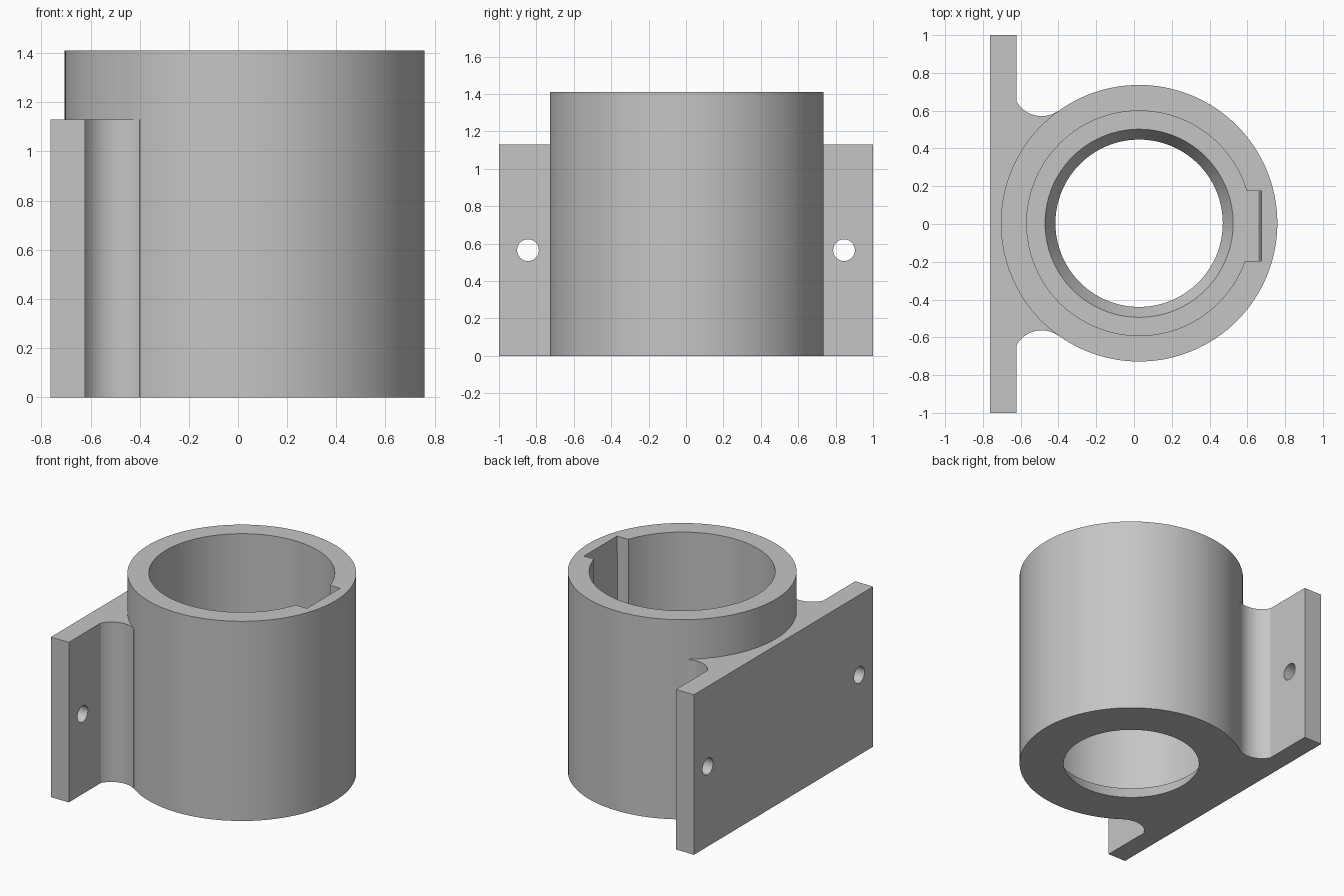
import bpy, bmesh, math

if "Cube" in bpy.data.objects:
    bpy.data.objects.remove(bpy.data.objects["Cube"])

CX, CY = 0.027, 0.004      # barrel axis
R, H = 0.732, 1.41         # barrel outer radius and height
PLATE_H = 1.13
SEG = 128

grey = bpy.data.materials.new("light grey")
grey.diffuse_color = (0.56, 0.56, 0.56, 1)
grey.use_nodes = True
grey.node_tree.nodes["Principled BSDF"].inputs["Base Color"].default_value = grey.diffuse_color


def finish(name, bm):
    bmesh.ops.recalc_face_normals(bm, faces=bm.faces)
    me = bpy.data.meshes.new(name)
    bm.to_mesh(me)
    bm.free()
    me.materials.append(grey)
    ob = bpy.data.objects.new(name, me)
    bpy.context.collection.objects.link(ob)
    return ob


def prism(name, bottom, top, z0, z1):
    """Solid between two matching xy outlines."""
    bm = bmesh.new()
    lo = [bm.verts.new((x, y, z0)) for x, y in bottom]
    hi = [bm.verts.new((x, y, z1)) for x, y in top]
    bm.faces.new(lo)
    bm.faces.new(hi)
    for i in range(len(lo)):
        j = (i + 1) % len(lo)
        bm.faces.new((lo[i], lo[j], hi[j], hi[i]))
    return finish(name, bm)


def lathe(name, profile):
    """Solid of stacked rings given as (radius, z), closed with flat ends."""
    bm = bmesh.new()
    rings = [[bm.verts.new((CX + r * math.cos(2 * math.pi * k / SEG),
                            CY + r * math.sin(2 * math.pi * k / SEG), z))
              for k in range(SEG)] for r, z in profile]
    bm.faces.new(rings[0])
    bm.faces.new(rings[-1])
    for a, b in zip(rings, rings[1:]):
        for k in range(SEG):
            n = (k + 1) % SEG
            bm.faces.new((a[k], a[n], b[n], b[k]))
    return finish(name, bm)


def boolean(target, tool, operation):
    mod = target.modifiers.new(operation.lower(), 'BOOLEAN')
    mod.object, mod.operation, mod.solver = tool, operation, 'EXACT'
    bpy.context.view_layer.objects.active = target
    bpy.ops.object.modifier_apply(modifier=mod.name)
    bpy.data.objects.remove(tool)


# Barrel
barrel = lathe("bracket_barrel", [(R, 0), (R, H)])

# Back plate with concave fillets that run into the barrel
fr, fx, fy = 0.152, -0.489, 0.719
a0 = math.atan2(-0.073, -0.133)
a1 = math.atan2(-fy, CX - fx)
arc = [(fx + fr * math.cos(a0 + (a1 - a0) * i / 20),
        fy + fr * math.sin(a0 + (a1 - a0) * i / 20)) for i in range(21)]
half = [(-0.762, 1.0), (-0.622, 1.0)] + arc + [(-0.25, 0.5)]
outline = ([(x, y if y == 1.0 else CY + y) for x, y in half] +
           [(x, -y if y == 1.0 else CY - y) for x, y in reversed(half)])
plate = prism("plate", outline, outline, 0, PLATE_H)
boolean(barrel, plate, 'UNION')

# Stepped bore with a conical seat at the bottom
bore = lathe("bore_cutter", [(0.433, -0.02), (0.443, 0), (0.498, 0.1),
                             (0.595, 0.1001), (0.595, H + 0.1)])
boolean(barrel, bore, 'DIFFERENCE')


# Slightly tapered keyway inside the bore
def slot(x):
    return [(0.45, -0.195), (x, -0.195), (x, 0.175), (0.45, 0.175)]


boolean(barrel, prism("keyway_cutter", slot(0.66), slot(0.675), 0.1001, H + 0.001),
        'DIFFERENCE')

# Screw holes through the plate
for side in (-1, 1):
    bpy.ops.mesh.primitive_cylinder_add(vertices=48, radius=0.058, depth=0.4,
                                        location=(-0.69, side * 0.845, 0.565),
                                        rotation=(0, math.pi / 2, 0))
    boolean(barrel, bpy.context.object, 'DIFFERENCE')

# Smooth curved walls, crisp edges
bpy.ops.object.select_all(action='DESELECT')
barrel.select_set(True)
bpy.context.view_layer.objects.active = barrel
bpy.ops.object.shade_smooth_by_angle(angle=math.radians(20))
